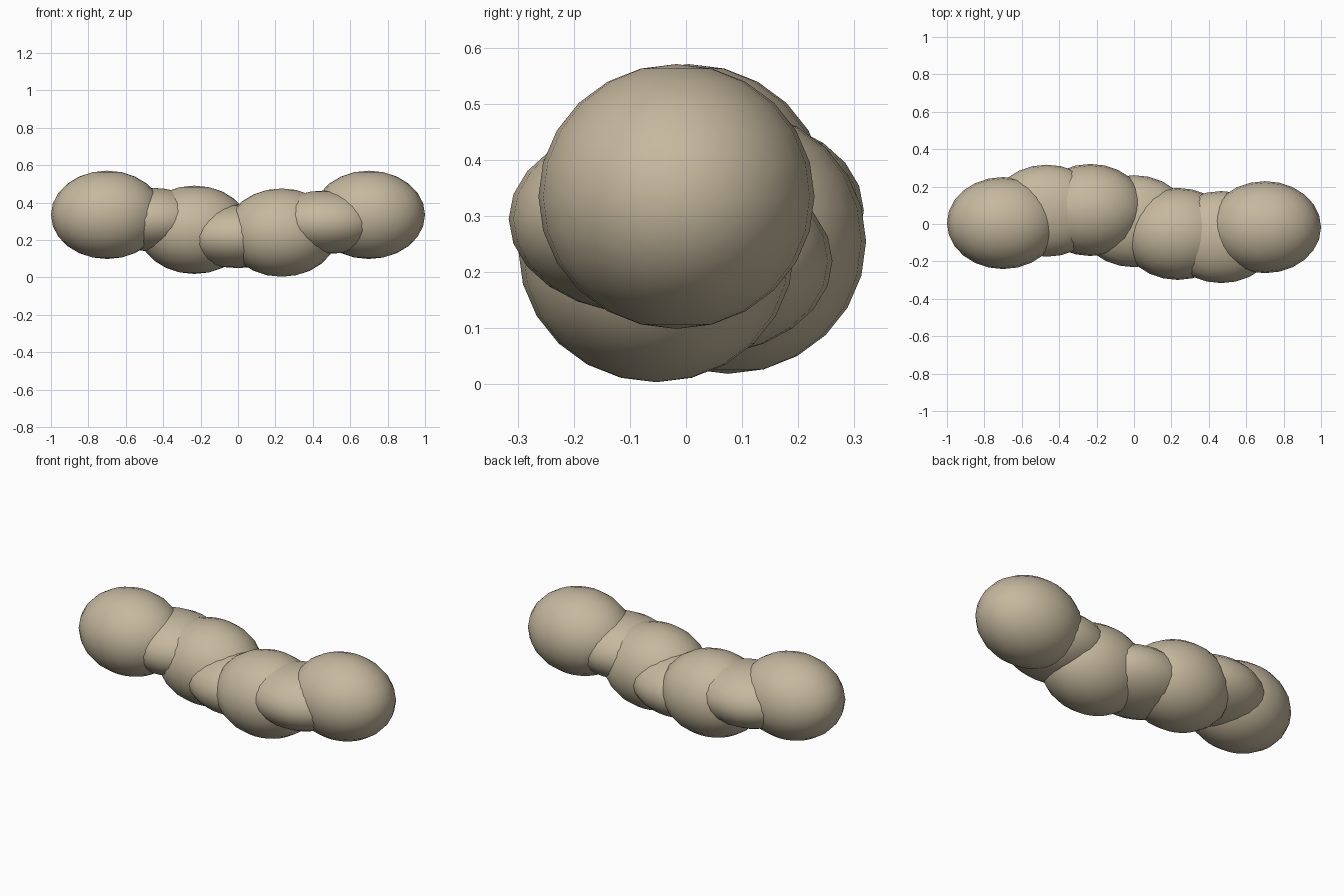
import bpy

if "Cube" in bpy.data.objects:
    bpy.data.objects.remove(bpy.data.objects["Cube"])

# One warm tan colour for the whole chain
tan = bpy.data.materials.new("warm tan")
tan.diffuse_color = (0.56, 0.48, 0.34, 1.0)
tan.use_nodes = True
tan.node_tree.nodes["Principled BSDF"].inputs["Base Color"].default_value = tan.diffuse_color


def ellipsoid(name, centre, radii):
    bpy.ops.mesh.primitive_uv_sphere_add(segments=24, ring_count=12, radius=1, location=centre)
    ob = bpy.context.object
    ob.name = name
    ob.scale = radii
    bpy.ops.object.transform_apply(location=False, rotation=False, scale=True)
    ob.data.materials.append(tan)
    bpy.ops.object.shade_smooth()
    return ob


# Seven overlapping segments winding along x: (y, z) centres, full and flattened alternately
path = [(0.005, 0.335), (0.071, 0.31), (0.075, 0.255), (0.015, 0.22),
        (-0.053, 0.24), (-0.07, 0.295), (-0.017, 0.335)]
for i, (y, z) in enumerate(path):
    full = i % 2 == 0
    x = (i - 3) * 0.7 / 3
    ellipsoid(f"{'full' if full else 'flat'}_segment_{i + 1}", (x, y, z),
              (0.3, 0.246, 0.236 if full else 0.17))
